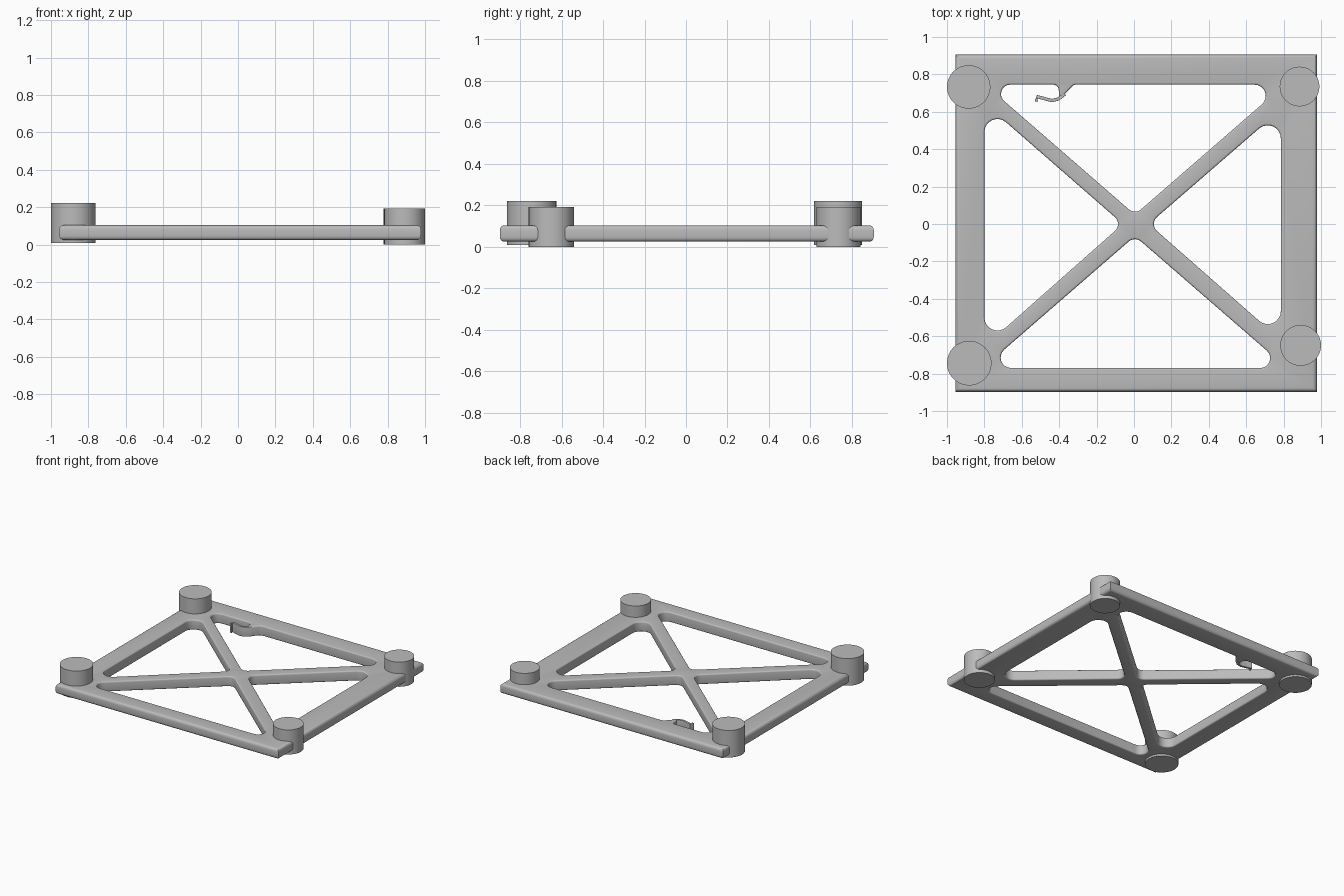
import bpy, bmesh, math
from mathutils import Vector

if "Cube" in bpy.data.objects:
    bpy.data.objects.remove(bpy.data.objects["Cube"])

Z0, Z1 = 0.025, 0.104   # underside and top of the plate

grey = bpy.data.materials.new("grey")
grey.diffuse_color = (0.5, 0.5, 0.5, 1)
grey.use_nodes = True
grey.node_tree.nodes["Principled BSDF"].inputs["Base Color"].default_value = grey.diffuse_color


def rounded(corners, seg=8):
    """Closed outline from (x, y, radius) corners with filleted corners."""
    pts = []
    n = len(corners)
    for i, (x, y, r) in enumerate(corners):
        p = Vector((x, y))
        a = (Vector(corners[i - 1][:2]) - p).normalized()
        b = (Vector(corners[(i + 1) % n][:2]) - p).normalized()
        if r == 0:
            pts.append(p)
            continue
        half = a.angle(b) / 2
        c = p + (a + b).normalized() * (r / math.sin(half))
        start = p + a * (r / math.tan(half)) - c
        end = p + b * (r / math.tan(half)) - c
        sweep = start.angle_signed(end)
        for k in range(seg + 1):
            t = -sweep * k / seg
            pts.append(c + Vector((start.x * math.cos(t) - start.y * math.sin(t),
                                   start.x * math.sin(t) + start.y * math.cos(t))))
    return pts


def wind(pts, ccw):
    area = sum(pts[i - 1].cross(pts[i]) for i in range(len(pts)))
    return pts if (area > 0) == ccw else pts[::-1]


def shift(pts, d):
    """Move an outline to its left by d."""
    out = []
    n = len(pts)
    for i, p in enumerate(pts):
        u = (p - pts[i - 1]).normalized()
        v = (pts[(i + 1) % n] - p).normalized()
        m = Vector((-u.y - v.y, u.x + v.x)).normalized()
        out.append(p + m * (d / max(0.4, m.dot(Vector((-u.y, u.x))))))
    return out


def slab(name, loops, z0, z1):
    """Solid slab from (outline, edge radius) loops; the first is the outside."""
    bm = bmesh.new()
    caps = {0: [], 1: []}
    for i, (pts, r) in enumerate(loops):
        pts = wind(pts, i == 0)
        arc = [(r * (1 - math.cos(k * math.pi / 8)), r * (1 - math.sin(k * math.pi / 8)))
               for k in range(5)]      # (inset, depth below the surface)
        prof = [(a, z0 + h) for a, h in reversed(arc)] + [(a, z1 - h) for a, h in arc]
        rings = [[bm.verts.new((q.x, q.y, z)) for q in shift(pts, d)] for d, z in prof]
        n = len(pts)
        for lo, hi in zip(rings, rings[1:]):
            for k in range(n):
                m = (k + 1) % n
                bm.faces.new((lo[k], lo[m], hi[m], hi[k]))
        for side, ring in ((0, rings[0]), (1, rings[-1])):
            caps[side] += [bm.edges.get((ring[k], ring[(k + 1) % n])) for k in range(n)]
    for side in caps:
        bmesh.ops.triangle_fill(bm, edges=caps[side], use_beauty=True)
    bmesh.ops.recalc_face_normals(bm, faces=bm.faces)
    me = bpy.data.meshes.new(name)
    bm.to_mesh(me)
    bm.free()
    ob = bpy.data.objects.new(name, me)
    bpy.context.collection.objects.link(ob)
    finish(ob)


def finish(ob):
    ob.data.materials.append(grey)
    bpy.ops.object.select_all(action='DESELECT')
    ob.select_set(True)
    bpy.context.view_layer.objects.active = ob
    bpy.ops.object.shade_smooth_by_angle(angle=math.radians(35))


# Square plate with four openings that leave a diagonal cross
outer = [(-0.955, -0.897, 0), (0.978, -0.897, 0), (0.978, 0.905, 0), (-0.955, 0.905, 0)]
right_hole = [(0.08, 0, 0.05), (0.785, -0.62, 0.07), (0.785, 0.611, 0.07)]
left_hole = [(-0.06, 0, 0.05), (-0.80, 0.645, 0.07), (-0.80, -0.655, 0.07)]
front_hole = [(0.005, -0.065, 0.05), (-0.807, -0.77, 0.056), (0.817, -0.77, 0.053)]
back_hole = [(0.005, 0.05, 0.05), (0.805, 0.745, 0.06), (-0.322, 0.745, 0.03),
             (-0.398, 0.664, 0.012), (-0.405, 0.745, 0.03), (-0.795, 0.745, 0.05)]
slab("plate", [(rounded(outer), 0.022)] +
     [(rounded(h), 0.01) for h in (right_hole, left_hole, front_hole, back_hole)], Z0, Z1)

# Thin hook reaching from the back rail into the opening
path = [Vector(p) for p in ((-0.37, 0.695), (-0.405, 0.668), (-0.44, 0.66),
                            (-0.518, 0.681), (-0.522, 0.655))]
left, right = [], []
for i, p in enumerate(path):
    t = (path[min(i + 1, len(path) - 1)] - path[max(i - 1, 0)]).normalized()
    side = Vector((-t.y, t.x)) * 0.009
    left.append(p + side)
    right.append(p - side)
slab("hook", [(left + right[::-1], 0.002)], Z0 + 0.002, Z1 - 0.002)

# Round corner feet
for name, x, y, r, z0, z1 in (
        ("foot_back_left", -0.884, 0.733, 0.116, 0.01, 0.222),
        ("foot_front_left", -0.881, -0.744, 0.119, 0.01, 0.222),
        ("foot_back_right", 0.885, 0.735, 0.106, 0.0, 0.193),
        ("foot_front_right", 0.891, -0.649, 0.109, 0.0, 0.193)):
    bpy.ops.mesh.primitive_cylinder_add(vertices=64, radius=r, depth=z1 - z0,
                                        location=(x, y, (z0 + z1) / 2))
    ob = bpy.context.object
    ob.name = name
    finish(ob)
